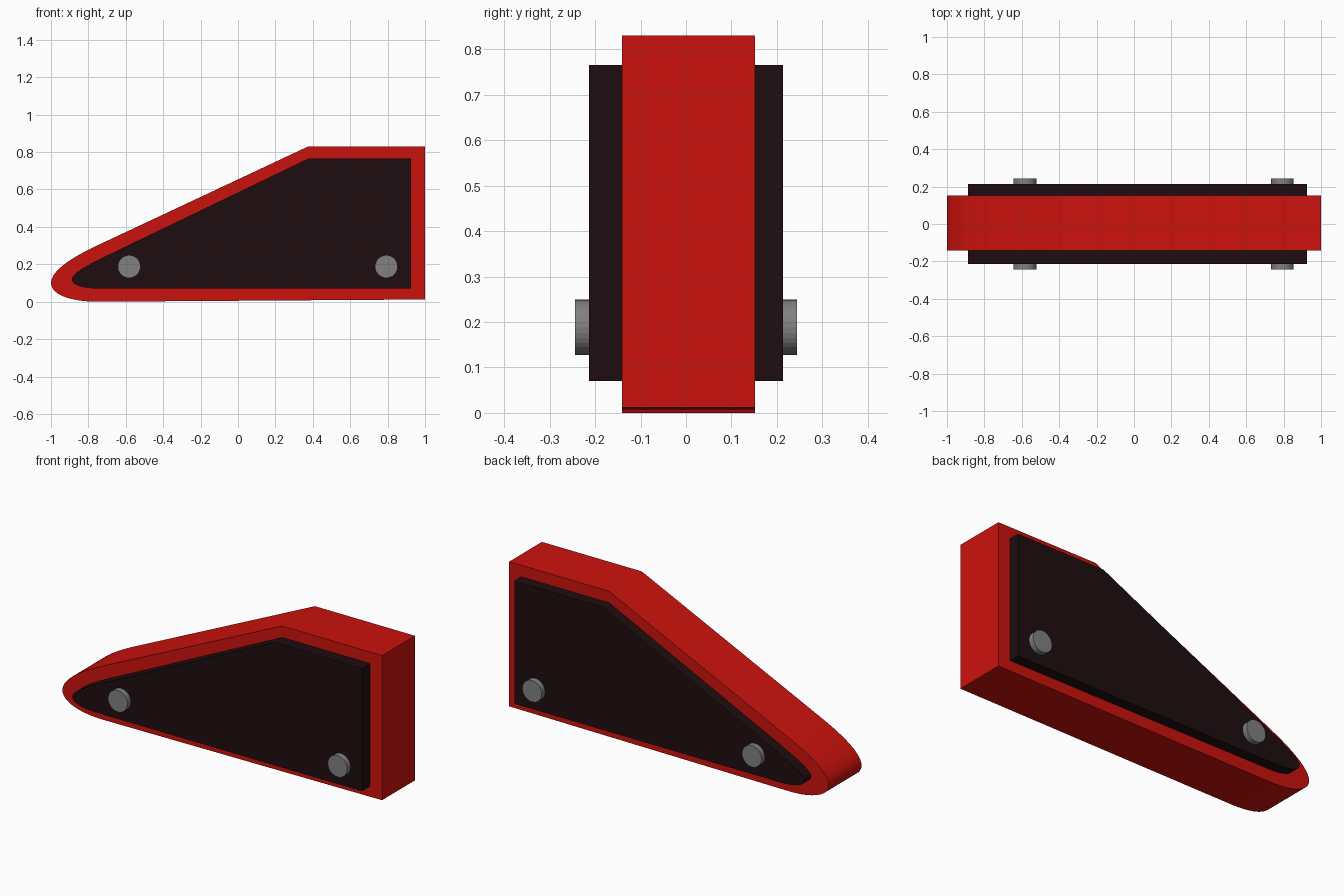
import bpy, bmesh, math
from mathutils import Vector, Matrix
from mathutils.geometry import interpolate_bezier

if "Cube" in bpy.data.objects:
    bpy.data.objects.remove(bpy.data.objects["Cube"])


def material(name, rgb):
    m = bpy.data.materials.new(name)
    m.diffuse_color = (*rgb, 1)
    m.use_nodes = True
    m.node_tree.nodes["Principled BSDF"].inputs["Base Color"].default_value = m.diffuse_color
    return m


def finish(bm, name, mat, smooth=False):
    bmesh.ops.recalc_face_normals(bm, faces=bm.faces)
    mesh = bpy.data.meshes.new(name)
    bm.to_mesh(mesh)
    bm.free()
    mesh.materials.append(mat)
    ob = bpy.data.objects.new(name, mesh)
    bpy.context.collection.objects.link(ob)
    if smooth:
        bpy.ops.object.select_all(action='DESELECT')
        ob.select_set(True)
        bpy.context.view_layer.objects.active = ob
        bpy.ops.object.shade_smooth_by_angle(angle=math.radians(30))
    return ob


def wedge(name, corners, nose, y0, y1, mat):
    """Extrude a side profile: straight corners, then two bezier arcs for the nose."""
    n = [Vector((x, z, 0)) for x, z in nose]
    arc = interpolate_bezier(*n[0:4], 12) + interpolate_bezier(*n[3:7], 12)[1:]
    outline = [Vector((x, z, 0)) for x, z in corners] + arc
    bm = bmesh.new()
    face = bm.faces.new([bm.verts.new((p.x, y0, p.y)) for p in outline])
    ext = bmesh.ops.extrude_face_region(bm, geom=[face])
    moved = [v for v in ext["geom"] if isinstance(v, bmesh.types.BMVert)]
    bmesh.ops.translate(bm, verts=moved, vec=(0, y1 - y0, 0))
    return finish(bm, name, mat, smooth=True)


red = material("red", (0.6, 0.006, 0.004))
dark = material("dark", (0.013, 0.004, 0.005))
grey = material("grey", (0.22, 0.22, 0.22))

# Red wedge body
wedge("wedge_body",
      [(1, 0.012), (1, 0.83), (0.375, 0.83)],
      [(-0.765, 0.295), (-0.87, 0.245), (-1, 0.17), (-1, 0.1),
       (-1, 0.04), (-0.9, 0.0), (-0.75, 0.0)],
      -0.141, 0.152, red)

# Dark inset panels, one on each side
panel_corners = [(0.925, 0.07), (0.925, 0.765), (0.375, 0.765)]
panel_nose = [(-0.70, 0.247), (-0.79, 0.203), (-0.888, 0.155), (-0.888, 0.12),
              (-0.888, 0.088), (-0.83, 0.07), (-0.73, 0.07)]
wedge("front_panel", panel_corners, panel_nose, -0.213, -0.13, dark)
wedge("back_panel", panel_corners, panel_nose, 0.13, 0.213, dark)

# Grey pins running right through the wedge
for label, x in (("nose", -0.582), ("heel", 0.793)):
    bm = bmesh.new()
    bmesh.ops.create_cone(bm, cap_ends=True, segments=32, radius1=0.061,
                          radius2=0.061, depth=0.488,
                          matrix=Matrix.Translation((x, 0, 0.188))
                          @ Matrix.Rotation(math.pi / 2, 4, 'X'))
    finish(bm, label + "_pin", grey)
